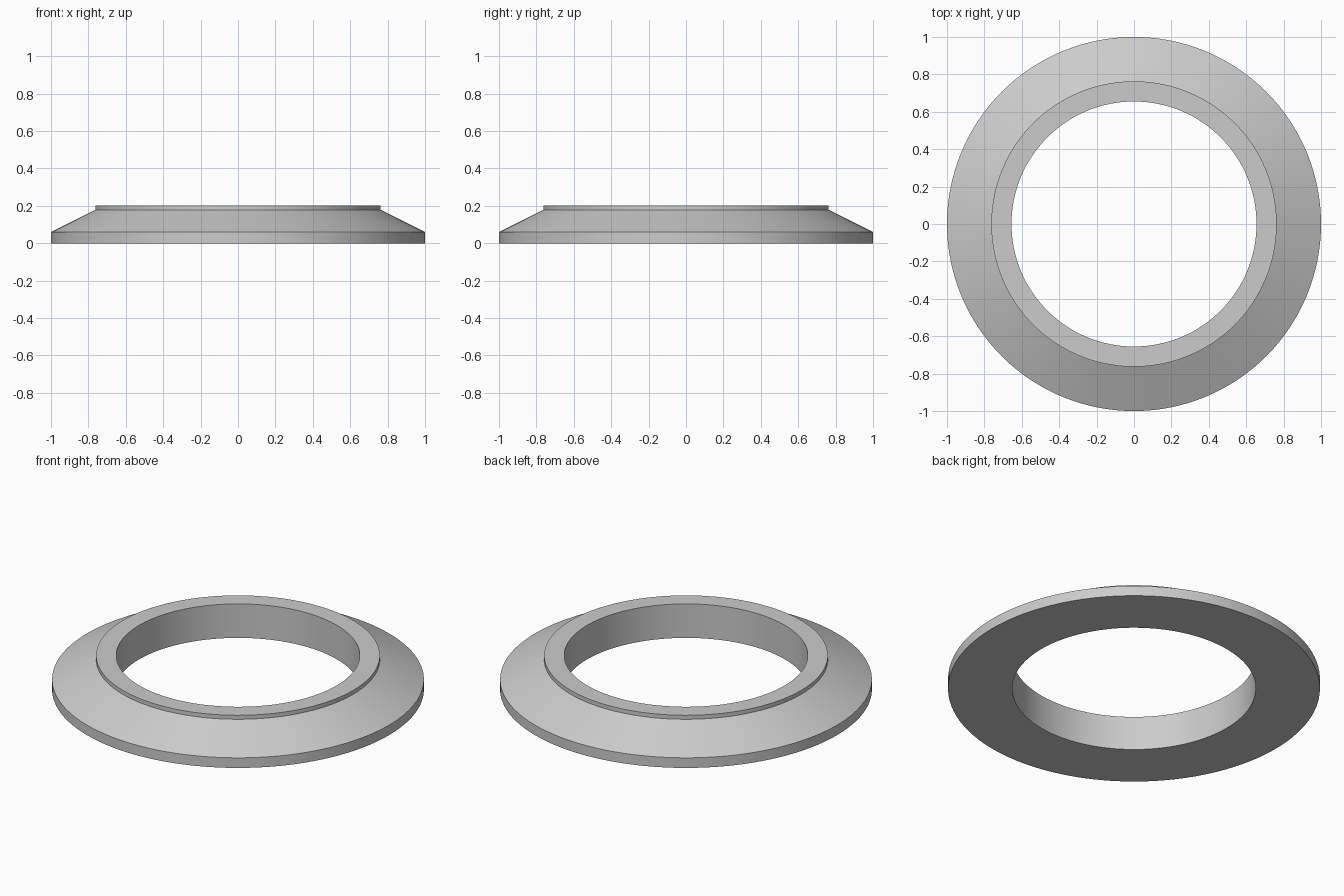
import bpy
import math

cube = bpy.data.objects.get("Cube")
if cube:
    bpy.data.objects.remove(cube, do_unlink=True)

SEGMENTS = 128

# Plain grey material
grey = bpy.data.materials.new("light_grey")
grey.use_nodes = True
colour = (0.6, 0.6, 0.6, 1)
grey.diffuse_color = colour
grey.node_tree.nodes["Principled BSDF"].inputs["Base Color"].default_value = colour


def lathe_ring(name, profile, material):
    """Revolve a closed (radius, height) profile around z."""
    count = len(profile)
    verts, faces = [], []
    for s in range(SEGMENTS):
        a = math.tau * s / SEGMENTS
        verts += [(r * math.cos(a), r * math.sin(a), z) for r, z in profile]
        here, there = s * count, (s + 1) % SEGMENTS * count
        for i in range(count):
            j = (i + 1) % count
            faces.append((here + i, there + i, there + j, here + j))
    mesh = bpy.data.meshes.new(name)
    mesh.from_pydata(verts, [], faces)
    mesh.materials.append(material)
    obj = bpy.data.objects.new(name, mesh)
    bpy.context.collection.objects.link(obj)
    bpy.ops.object.select_all(action="DESELECT")
    obj.select_set(True)
    bpy.context.view_layer.objects.active = obj
    bpy.ops.object.shade_smooth_by_angle(angle=math.radians(20))
    return obj


# Bevelled collar: outer rim, sloped shoulder, short raised lip, straight bore
lathe_ring("bevelled_ring", [
    (0.655, 0), (1, 0), (1, 0.06), (0.763, 0.178), (0.763, 0.202), (0.655, 0.202),
], grey)
